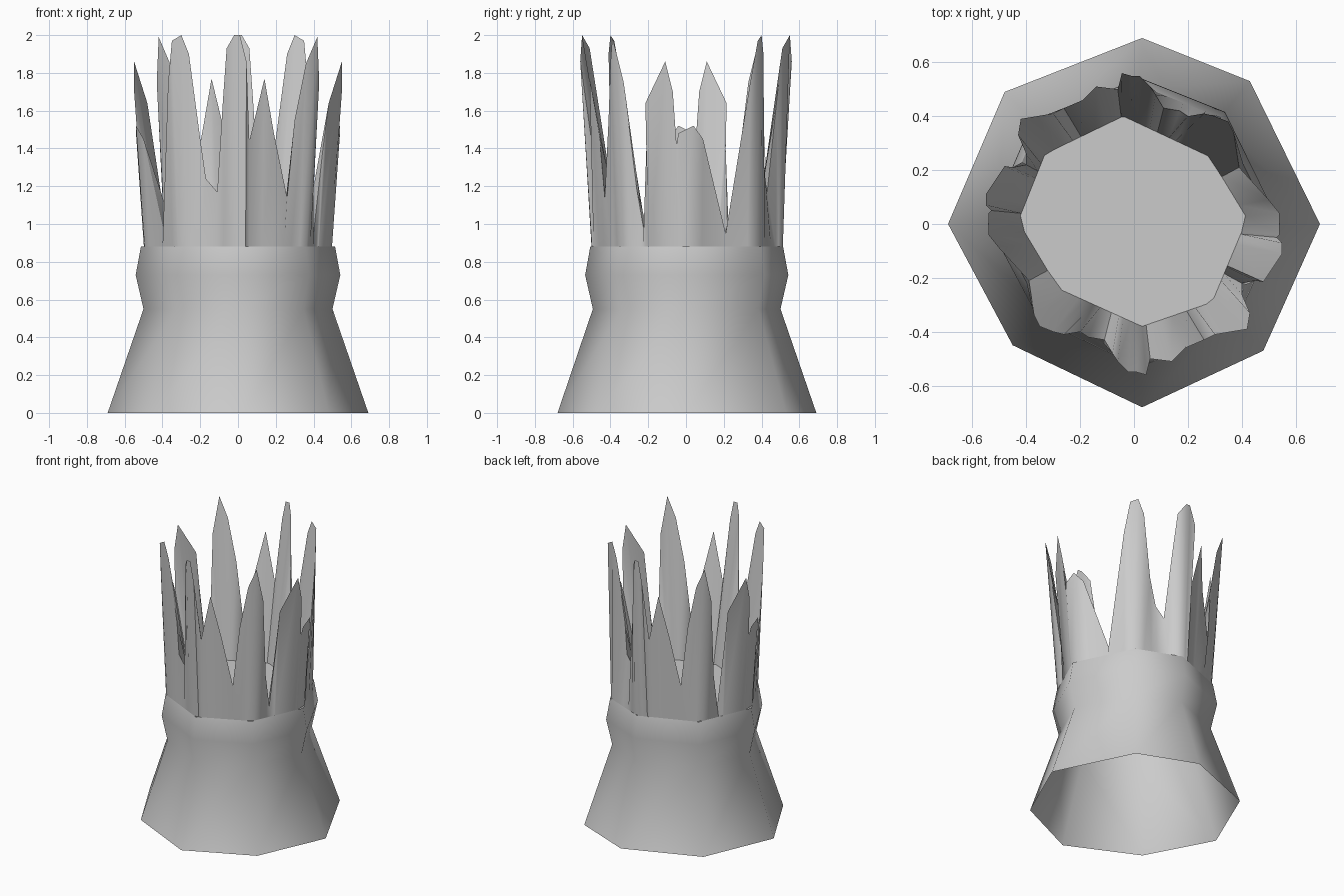
import bpy, bmesh, math
from mathutils import Vector

if "Cube" in bpy.data.objects:
    bpy.data.objects.remove(bpy.data.objects["Cube"])

# Octagonal plan of the base, slightly irregular
BASE = [(0.69, 0), (0.43, 0.53), (0.03, 0.69), (-0.48, 0.49),
        (-0.69, 0), (-0.45, -0.45), (0.03, -0.68), (0.48, -0.47)]
# Plan of the floor inside the crown
FLOOR = [(0.42, 0.02), (0.28, 0.25), (-0.04, 0.40), (-0.33, 0.26),
         (-0.43, 0.01), (-0.28, -0.24), (0.03, -0.38), (0.29, -0.29)]
# Jagged rim of the front half (x, y, z); the back half is this turned 180 degrees
RIM = [(-0.54, 0.04, 1.48), (-0.54, -0.04, 1.52), (-0.50, -0.09, 1.45),
       (-0.39, -0.21, 0.95),
       (-0.37, -0.34, 1.75), (-0.35, -0.38, 1.97), (-0.30, -0.40, 2.0),
       (-0.26, -0.41, 1.90), (-0.20, -0.40, 1.45), (-0.17, -0.42, 1.24),
       (-0.11, -0.43, 1.17),
       (-0.08, -0.48, 1.65), (-0.06, -0.51, 1.93), (-0.02, -0.55, 2.0),
       (0.01, -0.55, 2.0), (0.045, -0.56, 1.86), (0.06, -0.50, 1.44),
       (0.14, -0.51, 1.77), (0.19, -0.46, 1.48), (0.26, -0.43, 1.14),
       (0.30, -0.41, 1.55), (0.36, -0.40, 1.85), (0.42, -0.39, 1.99),
       (0.43, -0.33, 1.75), (0.40, -0.26, 1.18), (0.40, -0.22, 0.95),
       (0.45, -0.21, 1.40), (0.48, -0.215, 1.64), (0.55, -0.11, 1.86),
       (0.55, -0.07, 1.70), (0.53, -0.05, 1.42)]
RIM_Z, FLOOR_Z = 0.88, 0.90


def ring(plan, scale, z):
    return [(x * scale, y * scale, z) for x, y in plan]


def on_plan(plan, x, y, z, scale=1.0):
    """Point on the plan outline lying in the direction of (x, y)."""
    d = Vector((x, y))
    for i in range(len(plan)):
        a, b = Vector(plan[i]), Vector(plan[(i + 1) % len(plan)])
        e = b - a
        det = d.cross(e)
        if abs(det) < 1e-9:
            continue
        t, s = a.cross(e) / det, a.cross(d) / det
        if t > 0 and -1e-6 <= s <= 1 + 1e-6:
            return (x * t * scale, y * t * scale, z)


def loft(name, rings, cap_last=False, angle=60):
    bm = bmesh.new()
    loops = [[bm.verts.new(p) for p in r] for r in rings]
    for lo, hi in zip(loops, loops[1:]):
        n = len(lo)
        for i in range(n):
            j = (i + 1) % n
            bm.faces.new((lo[i], lo[j], hi[j], hi[i]))
    if cap_last:
        bm.faces.new(loops[-1])
    me = bpy.data.meshes.new(name)
    bm.to_mesh(me)
    bm.free()
    me.polygons.foreach_set("use_smooth", [True] * len(me.polygons))
    me.set_sharp_from_angle(angle=math.radians(angle))
    ob = bpy.data.objects.new(name, me)
    bpy.context.collection.objects.link(ob)
    return ob


# Flared base with waist and collar, open underneath
loft("flared_base", [ring(BASE, s, z) for s, z in
                     [(1.0, 0.0), (0.725, 0.55), (0.785, 0.73), (0.745, RIM_Z)]])

# Spiked crown: outer skin up to the rim, inner skin down to a flat floor
rim = RIM + [(-x, -y, z) for x, y, z in RIM]
outer = [on_plan(BASE, x, y, RIM_Z, 0.745) for x, y, z in rim]
inner = [on_plan(FLOOR, x, y, FLOOR_Z) for x, y, z in rim]
loft("spiked_crown", [outer, rim, inner], cap_last=True, angle=50)
